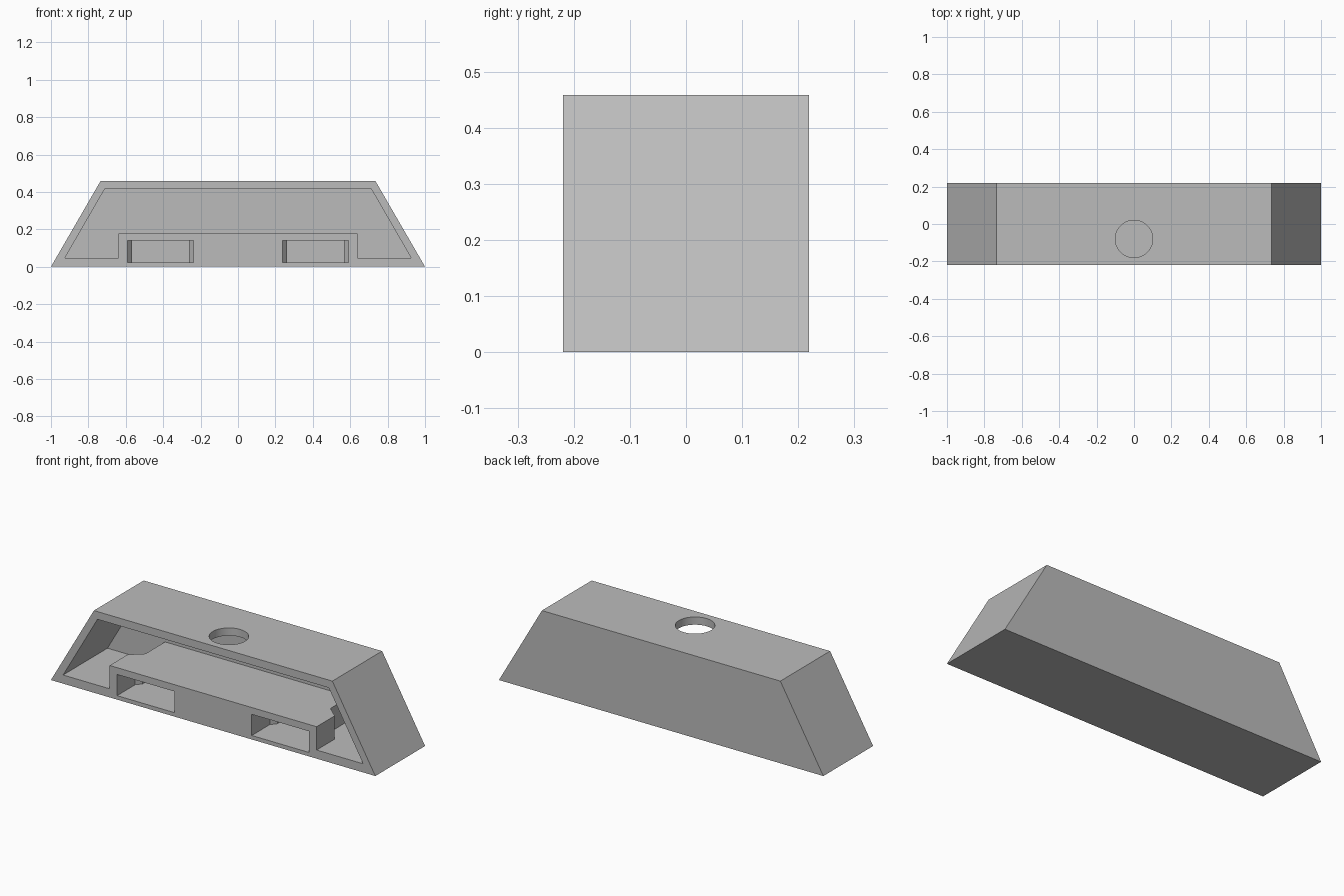
import bpy, bmesh, math
from mathutils import Vector

cube = bpy.data.objects.get("Cube")
if cube:
    bpy.data.objects.remove(cube, do_unlink=True)

grey = bpy.data.materials.new("plain grey")
grey.use_nodes = True
colour = (0.5, 0.5, 0.5, 1)
grey.diffuse_color = colour
grey.node_tree.nodes["Principled BSDF"].inputs["Base Color"].default_value = colour

FRONT, BACK, TOP = -0.219, 0.219, 0.458


def prism(name, points, offset):
    """Extrude a closed outline of 3D points along an offset."""
    bm = bmesh.new()
    face = bm.faces.new([bm.verts.new(p) for p in points])
    extruded = bmesh.ops.extrude_face_region(bm, geom=[face])["geom"]
    bmesh.ops.translate(bm, vec=Vector(offset),
                        verts=[v for v in extruded if isinstance(v, bmesh.types.BMVert)])
    bmesh.ops.recalc_face_normals(bm, faces=bm.faces)
    mesh = bpy.data.meshes.new(name)
    bm.to_mesh(mesh)
    bm.free()
    mesh.materials.append(grey)
    obj = bpy.data.objects.new(name, mesh)
    bpy.context.collection.objects.link(obj)
    return obj


def trapezoid(name, low, high, bottom, top, y0, y1):
    outline = [(-low, y0, bottom), (low, y0, bottom), (high, y0, top), (-high, y0, top)]
    return prism(name, outline, (0, y1 - y0, 0))


def stepped_block(name, centre, wide, narrow, y_front, y_step, y_taper, y_back, z0, z1):
    """Block that is wide at the front and tapers to a narrower rear."""
    side = [(wide, y_front), (wide, y_step), (narrow, y_taper), (narrow, y_back)]
    outline = [(centre + x, y, z0) for x, y in side]
    outline += [(centre - x, y, z0) for x, y in reversed(side)]
    return prism(name, outline, (0, 0, z1 - z0))


def subtract(target, cutter):
    cutter.hide_render = True
    mod = target.modifiers.new("cut", "BOOLEAN")
    mod.operation, mod.solver, mod.object = "DIFFERENCE", "EXACT", cutter
    bpy.context.view_layer.objects.active = target
    bpy.ops.object.modifier_apply(modifier=mod.name)
    bpy.data.objects.remove(cutter, do_unlink=True)


# Outer shell
housing = trapezoid("housing", 1.0, 0.735, 0, TOP, FRONT, BACK)

# Hollow interior that leaves the inner block standing on the floor
cavity = trapezoid("cavity", 0.925, 0.713, 0.048, 0.415, FRONT - 0.05, 0.172)
inner_block = stepped_block("inner_block", 0, 0.638, 0.57, FRONT - 0.1, -0.06, 0, 0.3, -0.1, 0.178)
subtract(cavity, inner_block)
subtract(housing, cavity)

# Two tapering pockets in the inner block
for side in (-1, 1):
    pocket = stepped_block("pocket", side * 0.415, 0.177, 0.152,
                           FRONT - 0.05, -0.06, -0.03, 0.15, 0.022, 0.14)
    subtract(housing, pocket)

# Round hole through the roof
circle = [(0.1 * math.cos(a), -0.08 + 0.1 * math.sin(a), 0.3)
          for a in (i * math.tau / 64 for i in range(64))]
subtract(housing, prism("roof_hole", circle, (0, 0, 0.3)))

# Smooth the hole wall, keep the edges sharp
bpy.ops.object.select_all(action="DESELECT")
housing.select_set(True)
bpy.context.view_layer.objects.active = housing
bpy.ops.object.shade_smooth_by_angle(angle=math.radians(25))
